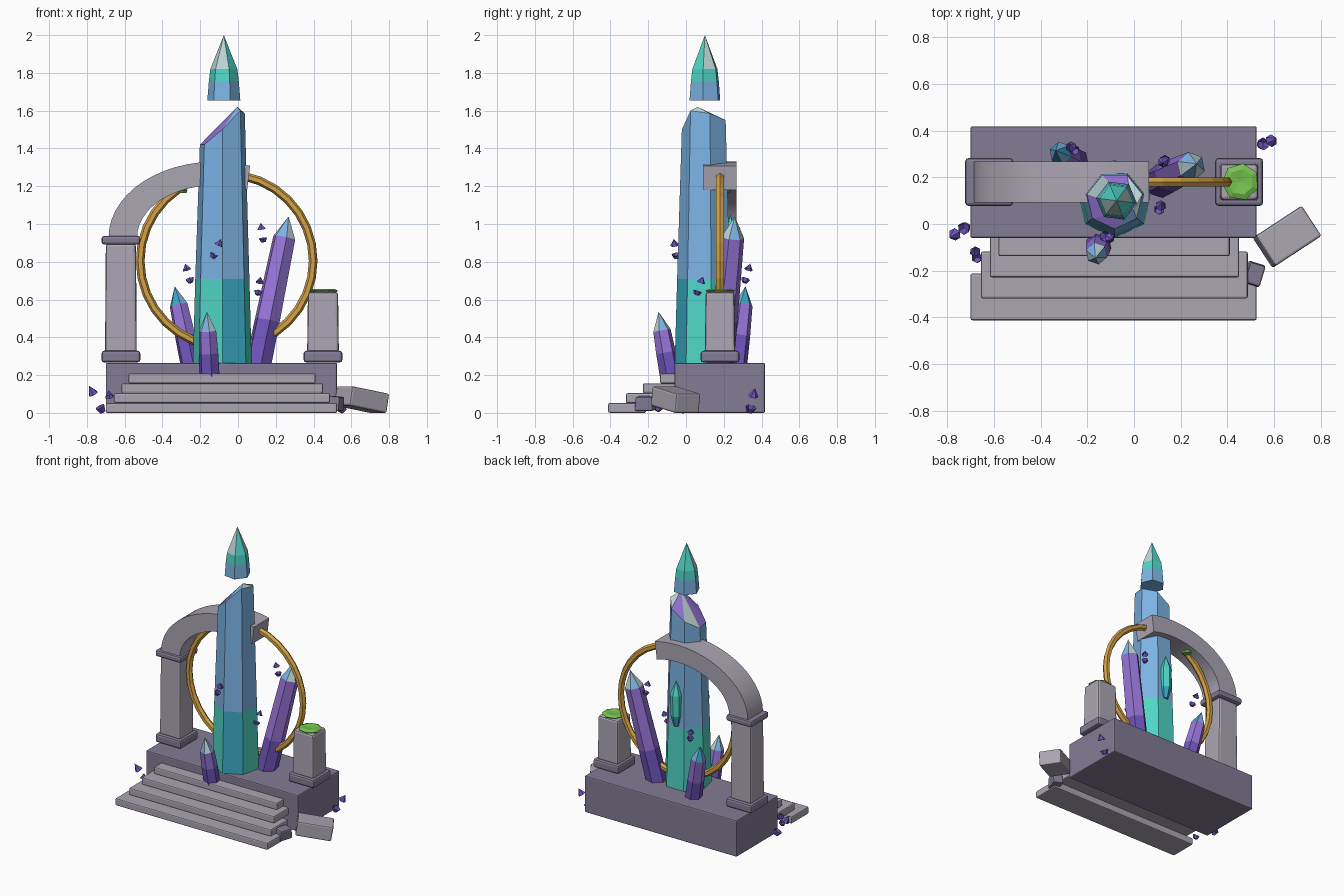
import bpy, bmesh, math
from mathutils import Vector, Matrix

cube = bpy.data.objects.get("Cube")
if cube:
    bpy.data.objects.remove(cube, do_unlink=True)


def material(name, rgb):
    m = bpy.data.materials.new(name)
    m.use_nodes = True
    color = (*rgb, 1)
    m.diffuse_color = color
    m.node_tree.nodes["Principled BSDF"].inputs["Base Color"].default_value = color
    return m


LIGHT = material("light stone", (.41, .38, .45))
DARK = material("dark stone", (.225, .2, .3))
GOLD = material("gold", (.66, .36, .06))
MOSS = material("moss green", (.18, .55, .08))
PURPLE = material("light purple", (.31, .18, .69))
DEEP = material("deep purple", (.16, .09, .5))
BLUE = material("sky blue", (.2, .45, .77))
TEAL = material("teal", (.08, .66, .56))
CYAN = material("deep cyan", (.04, .39, .54))
PALE = material("pale crystal", (.5, .66, .66))


def finish(name, bm, mats):
    mesh = bpy.data.meshes.new(name)
    bm.to_mesh(mesh)
    bm.free()
    for m in mats:
        mesh.materials.append(m)
    ob = bpy.data.objects.new(name, mesh)
    bpy.context.collection.objects.link(ob)
    return ob


def box(name, center, size, mat, bevel=.008, taper=1, turn=0, pitch=0):
    """Bevelled block, optionally narrowed at the top and turned."""
    bm = bmesh.new()
    bmesh.ops.create_cube(bm, size=1)
    for v in bm.verts:
        k = taper if v.co.z > 0 else 1
        v.co = Vector((v.co.x * size[0] * k, v.co.y * size[1] * k, v.co.z * size[2]))
    bmesh.ops.bevel(bm, geom=bm.edges[:], offset=bevel, segments=2,
                    profile=.5, affect='EDGES')
    rot = Matrix.Rotation(turn, 4, 'Z') @ Matrix.Rotation(pitch, 4, 'Y')
    bm.transform(Matrix.Translation(center) @ rot)
    return finish(name, bm, [mat])


def slab(name, x0, x1, y0, y1, z0, z1, mat, bevel=.008):
    return box(name, ((x0 + x1) / 2, (y0 + y1) / 2, (z0 + z1) / 2),
               (x1 - x0, y1 - y0, z1 - z0), mat, bevel)


def crystal(name, base, tip, rings, bands, tips, sides=6, turn=0):
    """Faceted crystal: rings are (distance, radius), colours cycle around."""
    base, axis = Vector(base), Vector(tip) - Vector(base)
    rot = Vector((0, 0, 1)).rotation_difference(axis)
    mats = list(dict.fromkeys(m for group in bands + [tips] for m in group))
    bm = bmesh.new()
    loops = []
    for d, r in rings:
        angles = [turn + math.tau * k / sides for k in range(sides)]
        loops.append([bm.verts.new(base + rot @ Vector((r * math.sin(a), -r * math.cos(a), d)))
                      for a in angles])
    apex = bm.verts.new(tip)
    bm.faces.new(loops[0][::-1])
    for k in range(sides):
        n = (k + 1) % sides
        for lo, hi, group in zip(loops, loops[1:], bands):
            f = bm.faces.new((lo[k], lo[n], hi[n], hi[k]))
            f.material_index = mats.index(group[k % len(group)])
        f = bm.faces.new((loops[-1][k], loops[-1][n], apex))
        f.material_index = mats.index(tips[k % len(tips)])
    return finish(name, bm, mats)


# Platform and stairs
slab("platform", -.7, .525, -.06, .418, 0, .265, DARK)
for i, (x0, x1, y) in enumerate([(-.7, .525, -.412), (-.655, .487, -.318),
                                 (-.617, .45, -.228), (-.58, .41, -.138)]):
    slab(f"step_{i + 1}", x0, x1, y, min(y + .2, -.05), .052 * i, .052 * (i + 1), LIGHT)

# Pillars, the right-hand one broken short
for side, x, top in (("right", -.62, .895), ("left", .45, .64)):
    box(f"{side}_pillar_base", (x, .18, .298), (.205, .205, .062), DARK, .014)
    box(f"{side}_pillar_shaft", (x, .18, (top + .32) / 2), (.168, .16, top - .32),
        LIGHT, .014, .95)
box("pillar_capital", (-.62, .18, .914), (.205, .205, .046), DARK, .014)

# Broken half arch: outer and inner ellipse extruded in depth
def arc(rx, rz, end, n=16):
    steps = [math.pi + (math.radians(end) - math.pi) * i / n for i in range(n + 1)]
    return [(-.12 + rx * math.cos(a), .93 + rz * math.sin(a)) for a in steps]


bm = bmesh.new()
outer, inner = arc(.565, .4, 71), arc(.414, .275, 66)
rows = [[bm.verts.new((x, y, z)) for x, z in path]
        for path, y in ((outer, .093), (outer, .267), (inner, .267), (inner, .093))]
for a, b in zip(rows, rows[1:] + rows[:1]):
    for i in range(len(a) - 1):
        bm.faces.new((a[i], a[i + 1], b[i + 1], b[i]))
for i in (0, -1):
    bm.faces.new([row[i] for row in rows])
bmesh.ops.recalc_face_normals(bm, faces=bm.faces[:])
arch = finish("broken_arch", bm, [LIGHT])

# Gold ring
bpy.ops.mesh.primitive_torus_add(major_radius=.458, minor_radius=.023, major_segments=32,
                                 minor_segments=6, location=(-.06, .18, .805),
                                 rotation=(math.pi / 2, 0, 0))
ring = bpy.context.object
ring.name = "gold_ring"
ring.data.materials.append(GOLD)

# Moss patches
for name, at, r in (("pillar_moss", (.455, .18, .635), .08), ("arch_moss", (-.3, .2, 1.165), .035)):
    crystal(name, at, Vector(at) + Vector((0, 0, .014)),
            [(0, r * .85), (.012, r), (.022, r * .7)], [[MOSS], [MOSS]], [MOSS], 7, .3)

# Main crystal with a slanted broken top
main = crystal("main_crystal", (-.083, .1, .25), (-.083, .1, 1.62),
               [(0, .16), (.46, .147), (1.25, .122)],
               [[CYAN] + [TEAL] * 6, [BLUE]],
               [BLUE, PALE, PALE, PURPLE, PALE, PURPLE, PURPLE], 7)
verts = main.data.vertices
for v, z in zip(verts[-8:-1], (1.5, 1.6, 1.585, 1.55, 1.48, 1.42, 1.42)):
    v.co.z = z
verts[-1].co = (-.003, .06, 1.62)

# Floating tip
crystal("floating_tip", (-.075, .1, 1.655), (-.075, .1, 2),
        [(0, .088), (.1, .08), (.165, .072)], [[BLUE], [TEAL]],
        [PALE, TEAL, PALE, TEAL, TEAL, PALE], 6, -.65)

# Side crystals growing from the platform
for name, base, tip, r, cut, shoulder, tips in (
        ("tall_crystal", (.103, .18, .235), (.268, .258, 1.04), .072, .26, .71, [PALE, BLUE]),
        ("back_crystal", (-.245, .265, .24), (-.335, .315, .67), .058, .17, .34, [BLUE, CYAN]),
        ("front_crystal", (-.15, -.085, .2), (-.165, -.145, .535), .055, .12, .24, [PALE, BLUE])):
    crystal(name, base, tip, [(0, r), (cut, r * .97), (shoulder, r * .86)],
            [[DEEP], [PURPLE]], tips, 6, .2)
crystal("rear_shard", (-.085, .23, .72), (-.085, .235, 1.05),
        [(0, .02), (.08, .04), (.23, .042)], [[CYAN], [TEAL]], [TEAL], 6)

# Small shards, floating and lying on the ground
for i, (base, tip, r) in enumerate([
        ((.135, .275, .905), (.12, .26, 1.005), .024),
        ((-.135, -.05, .82), (-.09, -.065, .92), .024),
        ((-.25, .31, .69), (-.28, .34, .79), .024),
        ((.105, .055, .625), (.12, .09, .72), .024),
        ((-.715, -.01, .005), (-.79, -.06, .145), .028),
        ((-.67, -.155, .01), (-.685, -.1, .12), .024),
        ((.54, .338, .005), (.61, .365, .13), .028)]):
    n = (Vector(tip) - Vector(base)).length
    crystal(f"small_shard_{i + 1}", base, tip, [(0, r * .6), (n * .2, r), (n * .68, r)],
            [[DEEP]], [DEEP])

# Fallen rubble
box("large_rubble", (.655, -.055, .07), (.24, .155, .105), LIGHT, .01, 1, .58, .17)
box("small_rubble", (.515, -.215, .05), (.075, .1, .075), DARK, .008, .9, -.3, .1)

# Smooth the curved stone while keeping its edges
bpy.ops.object.select_all(action='DESELECT')
arch.select_set(True)
bpy.context.view_layer.objects.active = arch
bpy.ops.object.shade_smooth_by_angle(angle=math.radians(30))
